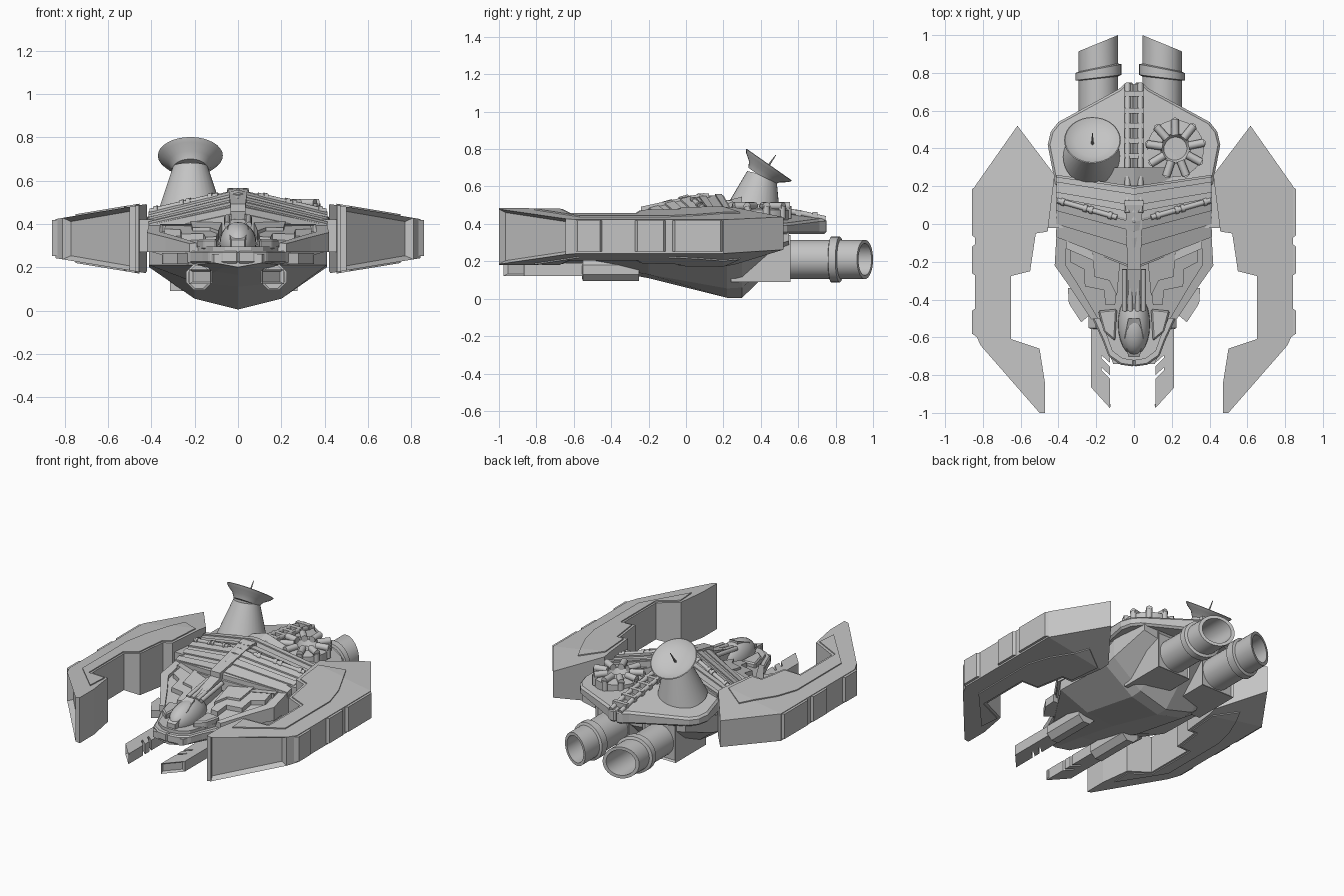
import bpy, bmesh, math
from mathutils import Matrix, Vector

cube = bpy.data.objects.get("Cube")
if cube:
    bpy.data.objects.remove(cube)

grey = bpy.data.materials.new("hull grey")
grey.use_nodes = True
COLOUR = (0.55, 0.55, 0.55, 1)
grey.diffuse_color = COLOUR
grey.node_tree.nodes["Principled BSDF"].inputs["Base Color"].default_value = COLOUR
smooth_parts = []


def finish(name, bm, mirror=True, smooth=False):
    bmesh.ops.recalc_face_normals(bm, faces=bm.faces)
    mesh = bpy.data.meshes.new(name)
    bm.to_mesh(mesh)
    bm.free()
    mesh.materials.append(grey)
    ob = bpy.data.objects.new(name, mesh)
    bpy.context.collection.objects.link(ob)
    if mirror:
        mod = ob.modifiers.new("mirror", 'MIRROR')
        mod.use_mirror_merge = False
    if smooth:
        smooth_parts.append(ob)
    return ob


def height(v, x, y):
    return v(x, y) if callable(v) else v


def prism(name, outline, low, high, mirror=True, recess=None, bevel=0):
    """Plan outline extruded between two heights or sloping planes."""
    bm = bmesh.new()
    a = [bm.verts.new((x, y, height(low, x, y))) for x, y in outline]
    b = [bm.verts.new((x, y, height(high, x, y))) for x, y in outline]
    bm.faces.new(a)
    bm.faces.new(b)
    for i in range(len(a)):
        j = (i + 1) % len(a)
        bm.faces.new((a[i], a[j], b[j], b[i]))
    bmesh.ops.recalc_face_normals(bm, faces=bm.faces)
    if recess:
        direction, rim, depth = recess
        face = max(bm.faces, key=lambda f: f.normal.dot(Vector(direction)))
        bmesh.ops.inset_region(bm, faces=[face], thickness=rim)
        bmesh.ops.translate(bm, verts=face.verts[:], vec=face.normal * -depth)
    ob = finish(name, bm, mirror)
    if bevel:
        mod = ob.modifiers.new("chamfer", 'BEVEL')
        mod.width = bevel
        mod.segments = 1
    return ob


def box(name, x, y, z, **kw):
    return prism(name, [(x[0], y[0]), (x[1], y[0]), (x[1], y[1]), (x[0], y[1])], z[0], z[1], **kw)


def lathe(name, profile, matrix, mirror=False, sides=32, shear=0, shear_from=9):
    """Turned profile of (radius, height); slant grows towards the far end."""
    bm = bmesh.new()
    rings = []
    for r, h in profile:
        ring = []
        for i in range(sides):
            t = 2 * math.pi * i / sides
            x = r * math.cos(t)
            slant = shear * x * max(0, h - shear_from)
            ring.append(bm.verts.new(matrix @ Vector((x, r * math.sin(t), h + slant))))
        rings.append(ring)
    for p, q in zip(rings, rings[1:]):
        for i in range(sides):
            j = (i + 1) % sides
            bm.faces.new((p[i], p[j], q[j], q[i]))
    bm.faces.new(rings[0])
    bm.faces.new(rings[-1])
    return finish(name, bm, mirror, True)


def tube(name, p, q, r1, r2=None, mirror=True, sides=12):
    p, q = Vector(p), Vector(q)
    d = q - p
    m = Matrix.Translation(p) @ d.to_track_quat('Z', 'Y').to_matrix().to_4x4()
    return lathe(name, [(r1, 0), (r1 if r2 is None else r2, d.length)], m, mirror, sides)


# Side wings: hooked plan, thinning outward and towards the rear tip
def wing_top(x, y): return 0.484 - 0.166 * (x - 0.47) - 0.07 * max(0, y - 0.2)
def wing_low(x, y): return 0.18 + 0.166 * (x - 0.47) + 0.18 * max(0, y - 0.2)

prism("side_wing", [(0.47, -1), (0.5, -1), (0.81, -0.645), (0.842, -0.58), (0.842, 0.2), (0.427, 0.2),
                    (0.457, -0.04), (0.52, -0.05), (0.55, -0.25), (0.65, -0.275),
                    (0.65, -0.61), (0.5, -0.66), (0.47, -0.85)],
      wing_low, wing_top, recess=((0.74, -0.67, 0), 0.025, 0.035))
prism("wing_tip", [(0.842, 0.2), (0.617, 0.52), (0.42, 0.26), (0.427, 0.2)], wing_low, wing_top)
wing_panel = [(0.64, 0.2), (0.71, 0.05), (0.75, -0.1), (0.75, -0.57), (0.525, -0.81), (0.515, -0.675),
              (0.665, -0.625), (0.665, -0.26), (0.565, -0.235), (0.535, -0.035), (0.475, -0.02), (0.455, 0.2)]
tip_panel = [(0.64, 0.2), (0.595, 0.29), (0.455, 0.2)]
for outline in (wing_panel, tip_panel):
    prism("wing_top_panel", outline, wing_top, lambda x, y: wing_top(x, y) + 0.007)
    prism("wing_under_panel", outline, lambda x, y: wing_low(x, y) - 0.007, wing_low)
for y0, y1 in ((-0.6, -0.44), (-0.28, -0.1), (-0.08, 0.205)):
    prism("wing_edge_plate", [(0.83, y0), (0.858, y0 + 0.02), (0.858, y1 - 0.02), (0.83, y1)], 0.252, 0.418)
box("wing_mount", (0.33, 0.5), (-0.02, 0.25), (0.27, 0.42))

# Lower hull: keeled loft along y
bm = bmesh.new()
rows = []
for y, w, top, side, chine, keel in ((-0.74, 0.11, 0.26, 0.22, 0.21, 0.2), (-0.5, 0.21, 0.27, 0.21, 0.18, 0.165),
                                     (-0.2, 0.41, 0.28, 0.21, 0.13, 0.11), (0.22, 0.41, 0.3, 0.2, 0.055, 0.005),
                                     (0.3, 0.41, 0.34, 0.22, 0.06, 0.005), (0.55, 0.38, 0.36, 0.31, 0.27, 0.25)):
    half = [(w, top), (w, side), (w * 0.49, chine), (0, keel)]
    pts = half + [(-x, z) for x, z in half[-2::-1]]
    rows.append([bm.verts.new((x, y, z)) for x, z in pts])
for p, q in zip(rows, rows[1:]):
    for i in range(7):
        j = (i + 1) % 7
        bm.faces.new((p[i], p[j], q[j], q[i]))
bm.faces.new(rows[0])
bm.faces.new(rows[-1])
finish("lower_hull", bm, False)

# Rear deck and ridged roof
def deck(x, y): return 0.432 + 0.125 * (0.75 - y) - 0.14 * x
def roof(x, y): return 0.553 - 0.25 * x
def brow(x, y): return 0.553 + 0.27 * (y - 0.03) - 0.32 * x
def above(f, d): return lambda x, y: f(x, y) + d

rear = [(0, 0.75), (0.04, 0.75), (0.08, 0.715), (0.4, 0.54), (0.44, 0.49), (0.457, 0.42), (0.415, 0.2), (0, 0.2)]
prism("rear_deck", rear, 0.345, deck, bevel=0.012)
prism("upper_hull", [(0, 0.3), (0.4, 0.3), (0.4, -0.05), (0, -0.2)], 0.25, above(brow, -0.08))
prism("roof_rear", [(0, 0.2), (0.41, 0.26), (0.41, 0.12), (0, 0.02)], 0.3, roof)
prism("roof_brow", [(0, 0.03), (0.41, 0.13), (0.41, -0.07), (0, -0.23)], above(brow, -0.06), brow)


def chevron(name, f, cy, sy, width, lift, low=-0.02):
    prism(name, [(0, cy), (0.413, sy), (0.413, sy - width * 0.8), (0, cy - width)], above(f, low), above(f, lift))

chevron("roof_band", roof, 0.19, 0.25, 0.035, 0.008)
chevron("roof_band", roof, 0.1, 0.17, 0.04, 0.008)
for i in range(3):
    chevron("brow_band", brow, 0.01 - 0.085 * i, 0.11 - 0.07 * i, 0.05, 0.01 - 0.002 * i)
chevron("brow_lip", brow, -0.2, -0.04, 0.04, -0.03, -0.1)

# Roof pipes with collars
pipe_a, pipe_b = Vector((0.09, 0.035, 0.531)), Vector((0.405, 0.125, 0.457))
tube("roof_pipe", pipe_a, pipe_b, 0.014)
for t in (0.08, 0.4, 0.5, 0.88):
    tube("pipe_collar", pipe_a.lerp(pipe_b, t), pipe_a.lerp(pipe_b, t + 0.06), 0.02)

# Spine rails and brackets
rail = [(0.745, 0.427), (0.6, 0.46), (0.2, 0.515), (0.06, 0.55)]
for (y0, z0), (y1, z1) in zip(rail, rail[1:]):
    tube("spine_rail", (0.034, y0, z0), (0.034, y1, z1), 0.015)
for y in (0.69, 0.6, 0.52, 0.44, 0.36, 0.28, 0.19, 0.11):
    z = deck(0, y) + 0.02 + 0.25 * max(0, 0.22 - y)
    box("spine_bracket", (0, 0.05), (y - 0.014, y + 0.014), (z - 0.05, z + 0.004))
prism("spine_cap", [(0, 0.1), (0.045, 0.1), (0.035, -0.24), (0, -0.24)], above(brow, -0.03),
      lambda x, y: min(brow(0, y) + 0.012, 0.566))
prism("neck_spine", [(0, -0.2), (0.035, -0.2), (0.03, -0.45), (0, -0.45)], 0.3, lambda x, y: 0.47 + 0.3 * (y + 0.2))

# Forward deck with stepped plates
def front(x, y): return 0.39 + 0.22 * (y + 0.1) - 0.06 * x
def front_low(x, y): return 0.275 + 0.2 * min(0, y + 0.22)

prism("front_deck", [(0, -0.1), (0.4, -0.02), (0.415, -0.22), (0.33, -0.34), (0.22, -0.5), (0, -0.5)], front_low, front)
prism("front_rim", [(0.36, -0.05), (0.41, -0.05), (0.42, -0.22), (0.335, -0.34), (0.225, -0.505),
                    (0.19, -0.5), (0.29, -0.33), (0.36, -0.22)], 0.27, above(front, 0.022))
prism("front_plate", [(0.08, -0.15), (0.33, -0.08), (0.34, -0.2), (0.265, -0.24), (0.26, -0.33),
                      (0.16, -0.35), (0.15, -0.43), (0.1, -0.43)], 0.3, above(front, 0.03))
prism("front_plate_inner", [(0.07, -0.16), (0.22, -0.14), (0.21, -0.28), (0.13, -0.3), (0.09, -0.38)],
      0.3, above(front, 0.045))
prism("eave_window", [(0.2, -0.12), (0.36, -0.06), (0.36, -0.13), (0.2, -0.2)], 0.3, 0.4,
      recess=((-0.35, -0.9, 0), 0.012, 0.015))
prism("side_pod", [(0.22, -0.34), (0.35, -0.34), (0.345, -0.42), (0.28, -0.52), (0.22, -0.47)], 0.215, 0.265)

# Nose and cockpit
nose = [(0, -0.755), (0.07, -0.745), (0.135, -0.7), (0.165, -0.62), (0.22, -0.5), (0.21, -0.35), (0, -0.35)]
prism("nose_lip", nose, 0.218, 0.275, bevel=0.008)
prism("nose_top", [(x * 0.86, -0.35 + (y + 0.35) * 0.92) for x, y in nose], 0.27, 0.295)
bm = bmesh.new()
bmesh.ops.create_uvsphere(bm, u_segments=24, v_segments=12, radius=1,
                          matrix=Matrix.Translation((0, -0.53, 0.31)) @ Matrix.Diagonal((0.085, 0.165, 0.1, 1)))
finish("canopy", bm, False, True)
prism("canopy_frame", [(0, -0.705), (0.03, -0.705), (0.05, -0.6), (0.03, -0.5), (0, -0.5)], 0.28,
      lambda x, y: 0.41 + 0.55 * (y + 0.55) if y < -0.55 else 0.42)
for x in (0.02, 0.05):
    tube("canopy_pipe", (x, -0.24, 0.43), (x, -0.46, 0.395), 0.014)
prism("cockpit_shoulder", [(0.09, -0.45), (0.19, -0.46), (0.16, -0.57), (0.1, -0.62)], 0.28, 0.33, bevel=0.008)

# Forward prongs with slanted slots and octagonal housings, a little off centre
prong = prism("prong", [(0.12, -0.45), (0.12, -0.735), (0.165, -0.695), (0.165, -0.71), (0.12, -0.755),
                        (0.12, -0.8), (0.165, -0.76), (0.165, -0.775), (0.12, -0.82), (0.12, -0.975),
                        (0.22, -0.865), (0.22, -0.45)],
              0.122, 0.19, recess=((0.74, -0.67, 0), 0.015, 0.015))
octagon = (Matrix.Translation((0.172, -0.25, 0.155)) @ Matrix.Rotation(math.pi / 2, 4, 'X')
           @ Matrix.Rotation(math.pi / 8, 4, 'Z'))
housing = lathe("prong_housing", [(0.066, 0), (0.066, 0.3), (0.054, 0.305), (0.054, 0.29)], octagon, True, 8)
for ob in (prong, housing):
    ob.location.x = -0.007

# Engines, set slightly to the right
block = box("engine_block", (0.05, 0.295), (0.24, 0.56), (0.09, 0.34), recess=((0, 1, 0), 0.015, 0.01))
to_back = Matrix.Translation((0.169, 0, 0.21)) @ Matrix.Rotation(-math.pi / 2, 4, 'X')
engine = lathe("engine_tube", [(0.105, 0.5), (0.105, 0.77), (0.122, 0.775), (0.122, 0.822), (0.105, 0.828),
                               (0.105, 0.957), (0.085, 0.957), (0.085, 0.62)],
               to_back, True, shear=-1.6, shear_from=0.7)
for ob in (block, engine):
    ob.location.x = -0.02

# Dish on its tapered pedestal
tube("dish_pedestal", (-0.22, 0.355, 0.44), (-0.22, 0.405, 0.665), 0.155, 0.08, False, 32)
tilt = Matrix.Translation((-0.22, 0.443, 0.715)) @ Matrix.Rotation(math.radians(-35), 4, 'X')
lathe("dish", [(0.08, -0.075), (0.1, -0.043), (0.135, -0.018), (0.15, 0), (0.145, 0.003), (0.125, -0.01),
               (0.09, -0.022), (0.04, -0.03), (0.004, -0.032)], tilt)
lathe("dish_spike", [(0.008, -0.04), (0.002, 0.065)], tilt, sides=8)

# Radial vent
vent = Vector((0.22, 0.4, 0))
lathe("vent_disc", [(0.15, 0.42), (0.15, 0.475), (0.08, 0.485), (0.06, 0.45)], Matrix.Translation(vent))
for i in range(9):
    d = Vector((math.cos(i * math.tau / 9 + 0.2), math.sin(i * math.tau / 9 + 0.2), 0))
    hi, lo = vent + Vector((0, 0, 0.495)), vent + Vector((0, 0, 0.43))
    tube("vent_pipe", hi + d * 0.07, hi + d * 0.155, 0.021, mirror=False)
    tube("vent_drop", lo + d * 0.145, hi + d * 0.145, 0.019, mirror=False)

bpy.ops.object.select_all(action='DESELECT')
for ob in smooth_parts:
    ob.select_set(True)
bpy.context.view_layer.objects.active = smooth_parts[0]
bpy.ops.object.shade_smooth_by_angle(angle=math.radians(35))
